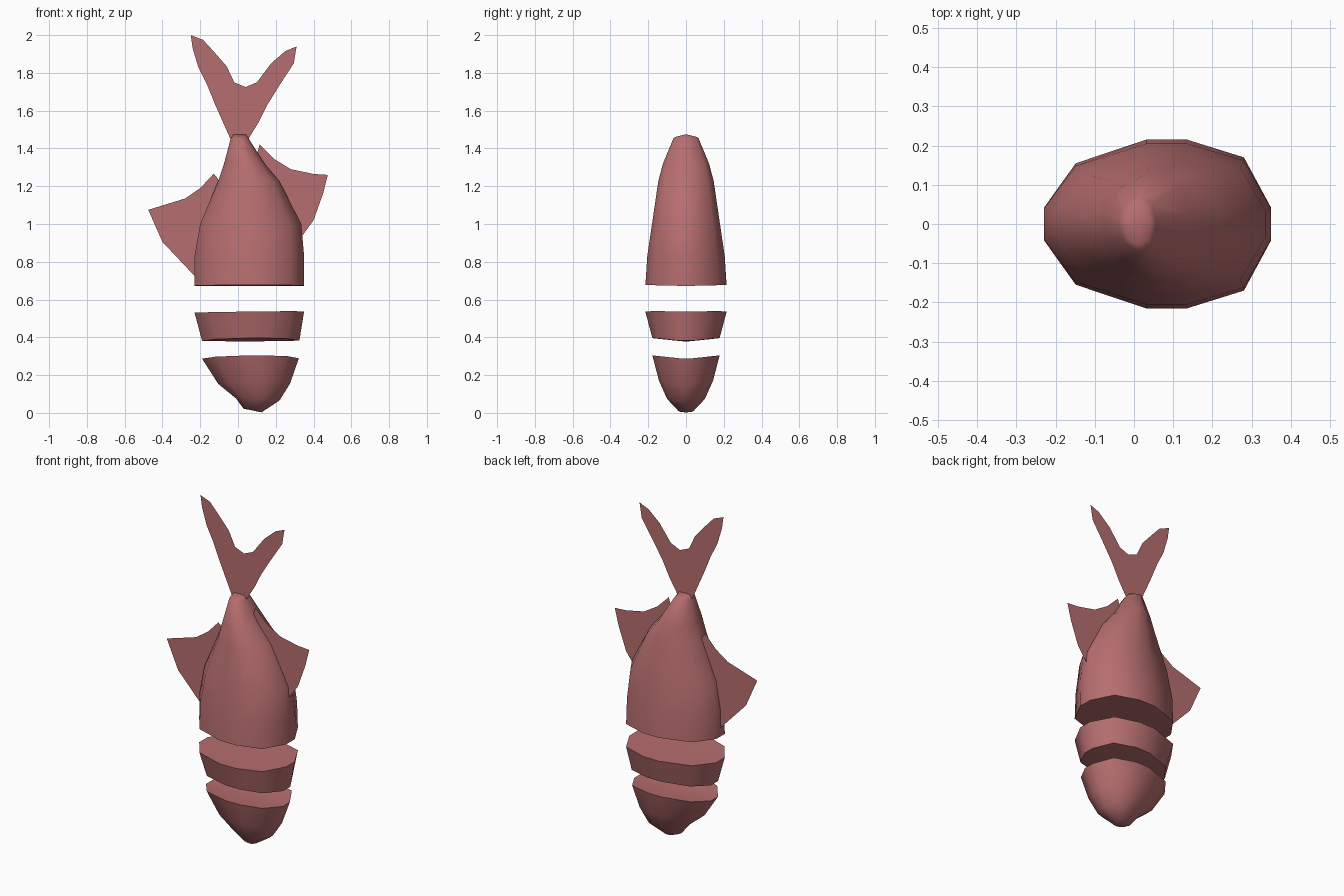
import bpy, bmesh, math

cube = bpy.data.objects.get("Cube")
if cube:
    bpy.data.objects.remove(cube, do_unlink=True)

# One dusty red for everything
COLOR = (0.47, 0.155, 0.158, 1)
red = bpy.data.materials.new("dusty_red")
red.use_nodes = True
red.diffuse_color = COLOR
red.node_tree.nodes["Principled BSDF"].inputs["Base Color"].default_value = COLOR

# Twelve-sided unit cross-section: half outline mirrored in y
HALF = [(1, .19), (.76, .79), (.26, 1), (-.1, 1), (-.72, .72), (-1, .19)]
SECTION = HALF + [(u, -v) for u, v in reversed(HALF)]


def finish(name, bm):
    mesh = bpy.data.meshes.new(name)
    bm.to_mesh(mesh)
    bm.free()
    mesh.materials.append(red)
    obj = bpy.data.objects.new(name, mesh)
    bpy.context.collection.objects.link(obj)
    return obj


def loft(name, rings):
    """Rings run bottom to top: x min, x max, half depth, z at x min, z at x max, lift at the flanks."""
    bm = bmesh.new()
    loops, centres = [], []
    for x0, x1, depth, z0, z1, lift in rings:
        cx, hx, cz, hz = (x0 + x1) / 2, (x1 - x0) / 2, (z0 + z1) / 2, (z1 - z0) / 2
        loops.append([bm.verts.new((cx + hx * u, depth * v, cz + hz * u + lift * abs(v)))
                      for u, v in SECTION])
        centres.append((cx, 0, cz))
    n = len(SECTION)
    for low, high in zip(loops, loops[1:]):
        for i in range(n):
            j = (i + 1) % n
            bm.faces.new((low[i], low[j], high[j], high[i]))
    # Fan caps on both cut ends
    for loop, centre in ((loops[0], centres[0]), (loops[-1], centres[-1])):
        c = bm.verts.new(centre)
        for i in range(n):
            bm.faces.new((loop[i], loop[(i + 1) % n], c))
    bmesh.ops.recalc_face_normals(bm, faces=bm.faces)
    obj = finish(name, bm)
    bpy.ops.object.select_all(action='DESELECT')
    bpy.context.view_layer.objects.active = obj
    obj.select_set(True)
    bpy.ops.object.shade_smooth_by_angle(angle=math.radians(48))


def fin(name, outline):
    """Paper-thin fin in the middle plane."""
    bm = bmesh.new()
    face = bm.faces.new([bm.verts.new((x, 0, z)) for x, z in outline])
    bmesh.ops.triangulate(bm, faces=[face])
    finish(name, bm)


# Head slice
loft("head", [
    (.03, .125, .04, .022, .003, 0),
    (-.01, .22, .1, .075, .065, .005),
    (-.105, .275, .143, .15, .15, .02),
    (-.19, .322, .178, .283, .285, .02),
])

# Middle slice
loft("middle_slice", [
    (-.19, .325, .178, .377, .379, .018),
    (-.23, .35, .215, .53, .537, .003),
])

# Rear body tapering to the tail root
loft("rear_body", [
    (-.23, .35, .215, .672, .672, .005),
    (-.23, .35, .205, .83, .83, 0),
    (-.2, .335, .18, 1, 1, 0),
    (-.105, .22, .147, 1.225, 1.225, 0),
    (-.074, .14, .122, 1.32, 1.32, 0),
    (-.038, .055, .066, 1.455, 1.455, 0),
    (-.025, .043, .05, 1.475, 1.475, -.012),
])

# Tail fin
fin("tail_fin", [
    (-.04, 1.45), (.055, 1.45), (.11, 1.54), (.155, 1.63), (.22, 1.735),
    (.295, 1.85), (.31, 1.94), (.25, 1.915), (.175, 1.85), (.1, 1.75),
    (.04, 1.725), (-.02, 1.75), (-.06, 1.835), (-.13, 1.915), (-.185, 1.975),
    (-.25, 2), (-.24, 1.93), (-.21, 1.83), (-.165, 1.74), (-.12, 1.63),
])

# Side fins, rooted inside the body
fin("right_fin", [
    (-.475, 1.075), (-.4, .905), (-.23, .725), (-.18, .9), (-.09, 1.2),
    (-.11, 1.245), (-.13, 1.265), (-.2, 1.19), (-.28, 1.135),
])
fin("left_fin", [
    (.475, 1.26), (.4, 1.265), (.28, 1.29), (.19, 1.345), (.115, 1.42),
    (.1, 1.37), (.15, 1.25), (.3, 1), (.335, .93), (.4, 1.02), (.45, 1.16),
])
